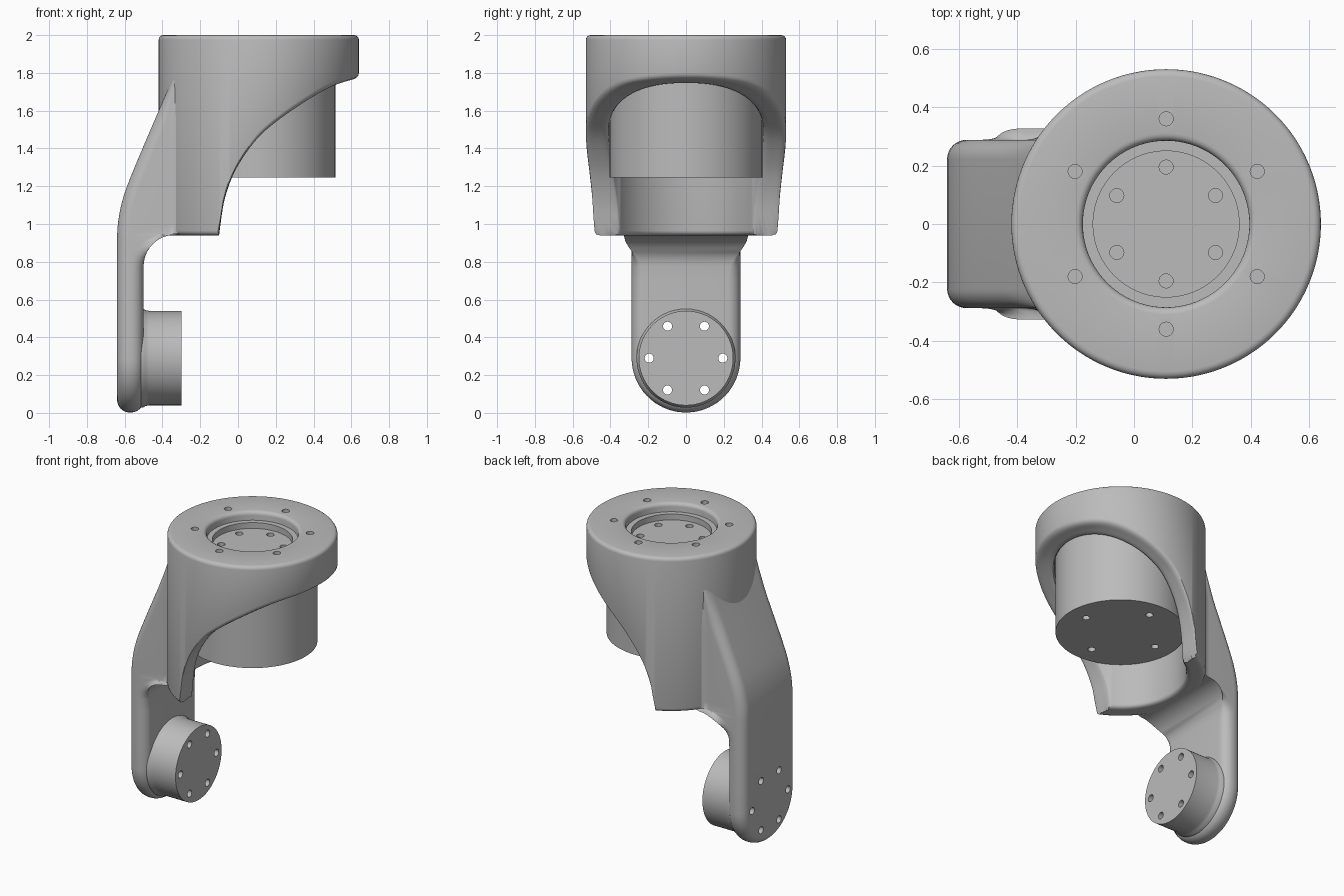
import bpy, bmesh, math
from mathutils import Matrix, Vector

cube = bpy.data.objects.get("Cube")
if cube:
    bpy.data.objects.remove(cube, do_unlink=True)

GREY = (0.5, 0.5, 0.5, 1)
grey = bpy.data.materials.new("machined_grey")
grey.use_nodes = True
grey.diffuse_color = GREY
grey.node_tree.nodes["Principled BSDF"].inputs["Base Color"].default_value = GREY

CX = 0.11                  # axis of the upper housing
OUTER, BORE = 0.53, 0.41   # housing wall radii
AXIS_Z, ARM_W = 0.29, 0.288  # lower joint height, arm half width


def curve(points, x):
    """Smooth interpolation through sorted points, clamped at the ends."""
    if x <= points[0][0]:
        return points[0][1]
    if x >= points[-1][0]:
        return points[-1][1]
    i = max(k for k in range(len(points) - 1) if points[k][0] <= x)

    def slope(k):
        a, b = points[max(k - 1, 0)], points[min(k + 1, len(points) - 1)]
        return (b[1] - a[1]) / (b[0] - a[0])
    (x0, y0), (x1, y1) = points[i], points[i + 1]
    h = x1 - x0
    t = (x - x0) / h
    return (y0 * (1 + 2 * t) * (1 - t) ** 2 + slope(i) * h * t * (1 - t) ** 2
            + y1 * t * t * (3 - 2 * t) + slope(i + 1) * h * t * t * (t - 1))


def make_object(name, bm):
    bmesh.ops.recalc_face_normals(bm, faces=bm.faces)
    mesh = bpy.data.meshes.new(name)
    bm.to_mesh(mesh)
    bm.free()
    mesh.materials.append(grey)
    ob = bpy.data.objects.new(name, mesh)
    bpy.context.collection.objects.link(ob)
    return ob


def loft(rings, wrap=False):
    """Skin a list of closed rings; wrap joins the last ring to the first."""
    bm = bmesh.new()
    vs = [[bm.verts.new(p) for p in ring] for ring in rings]
    n = len(rings[0])
    for i in range(len(vs) if wrap else len(vs) - 1):
        a, b = vs[i], vs[(i + 1) % len(vs)]
        for k in range(n):
            m = (k + 1) % n
            bm.faces.new((a[k], a[m], b[m], b[k]))
    return bm, vs


def revolve(name, profile, matrix, sides=96):
    """Turn (radius, height) pairs about z, then place with matrix."""
    rings = [[matrix @ Vector((r * math.cos(math.tau * k / sides),
                               r * math.sin(math.tau * k / sides), h))
              for k in range(sides)] for r, h in profile]
    bm, vs = loft(rings)
    bm.faces.new(vs[0])
    bm.faces.new(vs[-1])
    return make_object(name, bm)


def drill(ob, matrix, ring, count, start, low, high, radius=0.024):
    """Cut a bolt circle of round holes along the local z of matrix."""
    bm = bmesh.new()
    for k in range(count):
        a = start + math.tau * k / count
        place = Matrix.Translation((ring * math.cos(a), ring * math.sin(a), (low + high) / 2))
        bmesh.ops.create_cone(bm, cap_ends=True, segments=20, radius1=radius,
                              radius2=radius, depth=high - low, matrix=matrix @ place)
    cutter = make_object("hole_cutter", bm)
    cutter.hide_render = True
    mod = ob.modifiers.new("holes", "BOOLEAN")
    mod.object, mod.operation, mod.solver = cutter, "DIFFERENCE", "EXACT"
    bpy.ops.object.select_all(action="DESELECT")
    bpy.context.view_layer.objects.active = ob
    ob.select_set(True)
    bpy.ops.object.modifier_apply(modifier=mod.name)
    bpy.data.objects.remove(cutter, do_unlink=True)


# Upper housing: tube with a sweeping lower edge and a flanged top
SWEEP = [(-0.10, 0.94), (-0.085, 1.07), (-0.05, 1.20), (0.0, 1.31), (0.1, 1.45),
         (0.2, 1.54), (0.35, 1.645), (0.5, 1.73), (0.64, 1.775)]
EDGE = 0.025


def edge_round(d):
    return EDGE - math.sqrt(EDGE ** 2 - max(EDGE - d, 0) ** 2)


wall = OUTER - BORE
steps = [0, 0.1 * EDGE, 0.4 * EDGE, EDGE, wall * 0.35]
steps += [wall / 2] + [wall - s for s in reversed(steps)]
LIP = 0.285
rim = [(OUTER - EDGE * (1 - math.cos(a)), 2 - EDGE * (1 - math.sin(a)))
       for a in [math.pi / 8 * k for k in range(5)]]
rim += [(LIP + EDGE * (1 - math.sin(a)), 2 - EDGE * (1 - math.cos(a)))
        for a in [math.pi / 8 * k for k in range(5)]]
rim += [(LIP, 1.82), (BORE, 1.82)]
rings = []
for k in range(240):
    c, s = math.cos(math.tau * k / 240), math.sin(math.tau * k / 240)
    section = [(BORE + d, curve(SWEEP, CX + (BORE + d) * c) + edge_round(min(d, wall - d)))
               for d in steps] + rim
    rings.append([(CX + r * c, r * s, z) for r, z in section])
housing = make_object("upper_housing", loft(rings, wrap=True)[0])

# Motor inside the housing, with a stepped recess on top
upper = Matrix.Translation((CX, 0, 0))
motor = revolve("motor", [(0.25, 1.90), (0.25, 1.94), (0.30, 1.94), (0.30, 1.79),
                          (0.405, 1.79), (0.405, 1.245)], upper)

# Side arm: rounded slab that flares into the housing
BACK = [(0.9, -0.64), (0.98, -0.638), (1.06, -0.627), (1.15, -0.605), (1.25, -0.568),
        (1.42, -0.497), (1.6, -0.42), (1.8, -0.335)]
ROUND = 0.066
BEND_Z, BEND = 0.775, 0.168


def arm_front(z):
    if z <= BEND_Z:
        return -0.5
    if z > BEND_Z + BEND + 0.001:
        return -0.306
    return -0.332 - BEND * math.sqrt(max(0, 1 - ((z - BEND_Z) / BEND) ** 2))


def flare(z):
    t = min(max((z - 0.74) / 0.2, 0), 1)
    return 1 - 1.6 * t * t * (3 - 2 * t)


heights = [AXIS_Z, 0.45, 0.6, 0.7]
heights += [BEND_Z + BEND * math.sin(math.pi / 20 * k) for k in range(11)]
heights += [0.95 + 0.05 * k for k in range(18)]


def arm_layer(angle, front):
    inset, depth = ROUND * (1 - math.sin(angle)), ROUND * (1 - math.cos(angle))

    def point(y, z):
        x0, x1 = curve(BACK, z), arm_front(z)
        e = depth * min(1, (x1 - x0) / 0.14)
        return (x1 - e if front else x0 + e, y, z)
    side = [(ARM_W - inset * (flare(z) if front else 1), z) for z in heights]
    radius = ARM_W - inset
    arc = [(radius * math.cos(math.pi * j / 33), AXIS_Z - radius * math.sin(math.pi * j / 33))
           for j in range(1, 33)]
    path = side[::-1] + arc + [(-y, z) for y, z in side]
    return [point(y, z) for y, z in path]


angles = [math.pi / 16 * k for k in range(9)]
layers = [arm_layer(a, False) for a in angles] + [arm_layer(a, True) for a in reversed(angles)]
bm, vs = loft(layers)
for ring in (vs[0], vs[-1]):
    n = len(ring)
    for k in range(n // 2 - 1):
        bm.faces.new((ring[k], ring[k + 1], ring[n - 2 - k], ring[n - 1 - k]))
arm = make_object("side_arm", bm)

# Lower joint flange, turned about the x axis
lower = Matrix.Translation((0, 0, AXIS_Z - 0.015 + 0.015)) @ Matrix.Rotation(math.pi / 2, 4, "Y")
flange = revolve("lower_flange", [(0.262, -0.54), (0.262, -0.502), (0.254, -0.49),
                                  (0.25, -0.47), (0.25, -0.30)], lower)

# Bolt holes
SIXTH = math.pi / 6
drill(housing, upper, 0.36, 6, SIXTH, 1.94, 2.05)
drill(motor, upper, 0.195, 6, SIXTH, 1.84, 1.95)
drill(motor, upper, 0.28, 4, 0, 1.20, 1.30)
for part in (arm, flange):
    drill(part, lower, 0.195, 6, math.pi / 2, -0.8, -0.2)

# Smooth shading with sharp edges kept
for ob in (housing, motor, arm, flange):
    bpy.ops.object.select_all(action="DESELECT")
    bpy.context.view_layer.objects.active = ob
    ob.select_set(True)
    bpy.ops.object.shade_smooth_by_angle(angle=math.radians(35))
